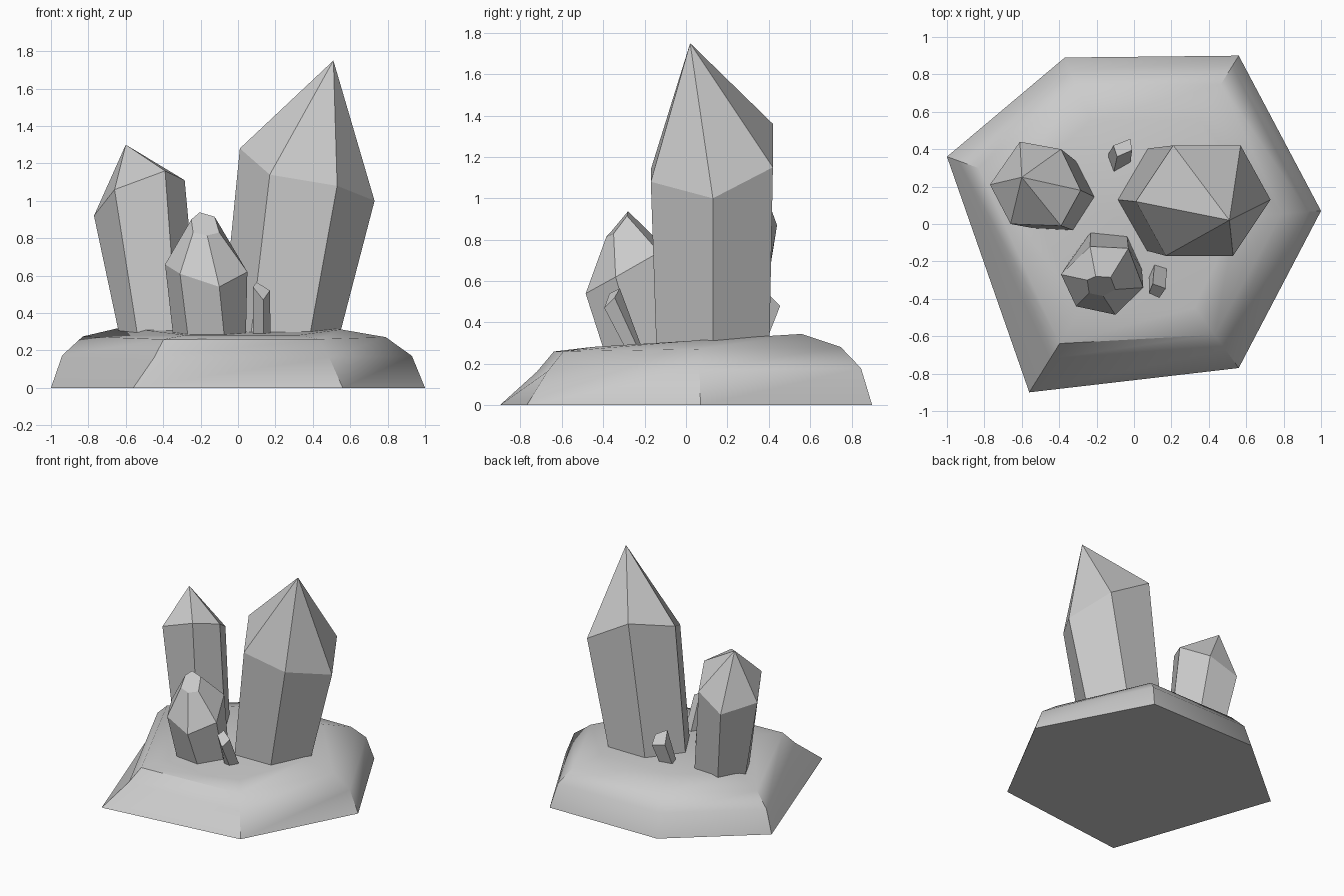
import bpy, bmesh, math

if "Cube" in bpy.data.objects:
    bpy.data.objects.remove(bpy.data.objects["Cube"])


def loft(name, rings, tip=None):
    """Skin equal-length rings bottom to top; close with a tip or a flat cap."""
    bm = bmesh.new()
    vr = [[bm.verts.new(p) for p in r] for r in rings]
    n = len(vr[0])
    bm.faces.new(vr[0][::-1])
    for lo, hi in zip(vr, vr[1:]):
        for i in range(n):
            j = (i + 1) % n
            bm.faces.new((lo[i], lo[j], hi[j], hi[i]))
    if tip:
        t = bm.verts.new(tip)
        for i in range(n):
            bm.faces.new((vr[-1][i], vr[-1][(i + 1) % n], t))
    else:
        bm.faces.new(vr[-1])
    bmesh.ops.recalc_face_normals(bm, faces=bm.faces[:])
    me = bpy.data.meshes.new(name)
    bm.to_mesh(me)
    bm.free()
    ob = bpy.data.objects.new(name, me)
    bpy.context.collection.objects.link(ob)
    return ob


def hexagon(cx, cy, r, turn, z=0.27):
    """Hexagon foot, starting at the -x corner and running counter-clockwise."""
    return [(cx + r * math.cos(math.radians(180 + turn + 60 * i)),
             cy + r * math.sin(math.radians(180 + turn + 60 * i)), z) for i in range(6)]


# Rock base: uneven hexagon with a rounded, slightly tilted top
outline = [(-1, .36), (-.56, -.9), (.56, -.77), (1, .07), (.56, .9), (-.37, .89)]
inset = [(1, .94, .83, .62), (1, .80, .71, .5), (1, .87, .77, .58),
         (1, .93, .79, .55), (1, .94, .83, .62), (1, .94, .83, .62)]
heights = (0, .17, .27, .31)
rings = []
for k, h in enumerate(heights):
    ring = []
    for (x, y), s in zip(outline, inset):
        ring.append((x * s[k], y * s[k], h * (1 + (.2 if k == 3 else .06) * y * s[k])))
    rings.append(ring)
rock = loft("rock_base", rings, (0, 0, .305))
for o in bpy.context.selected_objects:
    o.select_set(False)
rock.select_set(True)
bpy.context.view_layer.objects.active = rock
bpy.ops.object.shade_smooth_by_angle(angle=math.radians(42))

# Tall crystal
loft("tall_crystal", [
    hexagon(.225, .13, .315, 0),
    [(.01, .12, 1.28), (.17, -.17, 1.14), (.53, -.17, 1.08),
     (.73, .13, 1.0), (.57, .42, 1.15), (.21, .42, 1.36)]], (.51, .02, 1.75))

# Medium crystal
loft("medium_crystal", [
    hexagon(-.42, .155, .212, -3),
    [(-.77, .21, .92), (-.66, 0, 1.06), (-.39, -.01, 1.16),
     (-.285, .18, 1.11), (-.39, .40, .98), (-.61, .44, .87)]], (-.60, .25, 1.30))

# Short crystal with a cut-off tip
loft("short_crystal", [
    hexagon(-.152, -.22, .195, -6),
    [(-.39, -.27, .66), (-.31, -.44, .61), (-.10, -.485, .54),
     (.05, -.34, .62), (-.03, -.13, .74), (-.235, -.12, .78)],
    [(-.25, -.30, .90), (-.24, -.37, .83), (-.165, -.385, .815),
     (-.10, -.35, .83), (-.125, -.285, .915), (-.205, -.28, .938)]])

# Two small leaning shards
loft("front_shard", [
    [(.11, -.21, .27), (.08, -.28, .27), (.135, -.29, .27), (.175, -.23, .27)],
    [(.10, -.32, .565), (.08, -.37, .54), (.135, -.395, .47), (.17, -.345, .52)]])
loft("back_shard", [
    [(-.145, .36, .29), (-.11, .27, .29), (-.02, .32, .29), (-.05, .38, .29)],
    [(-.11, .42, .49), (-.09, .36, .58), (-.01, .395, .54), (-.02, .455, .48)]])
